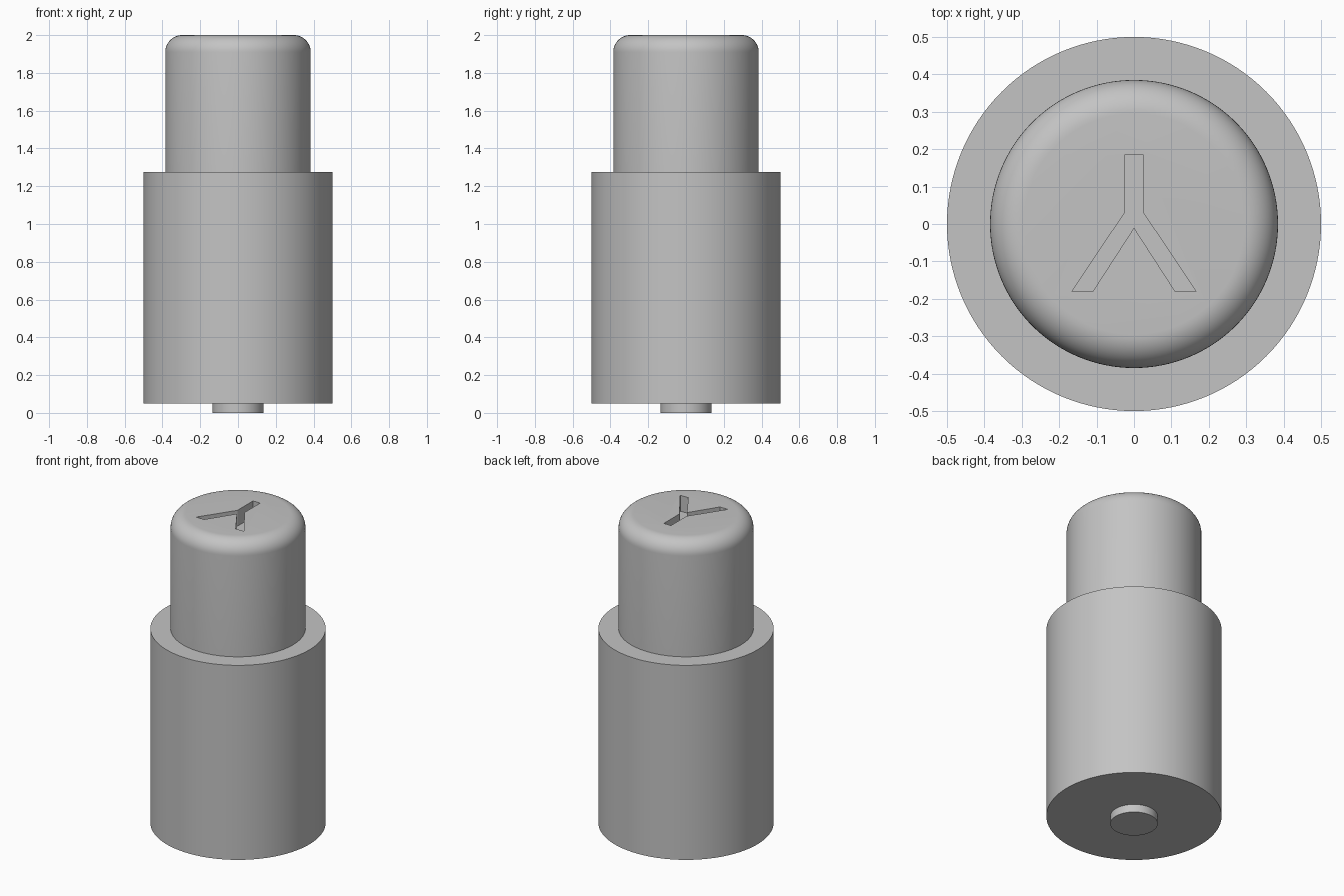
import bpy, bmesh, math

cube = bpy.data.objects.get("Cube")
if cube:
    bpy.data.objects.remove(cube, do_unlink=True)

SIDES = 128

grey = bpy.data.materials.new("plain grey")
grey.use_nodes = True
grey.diffuse_color = (0.55, 0.55, 0.55, 1)
grey.node_tree.nodes["Principled BSDF"].inputs["Base Color"].default_value = grey.diffuse_color


def add_object(name, bm):
    """Turn a bmesh into a linked object in the grey material."""
    bmesh.ops.recalc_face_normals(bm, faces=bm.faces)
    mesh = bpy.data.meshes.new(name)
    bm.to_mesh(mesh)
    bm.free()
    mesh.materials.append(grey)
    obj = bpy.data.objects.new(name, mesh)
    bpy.context.collection.objects.link(obj)
    return obj


def lathe(name, profile):
    """Closed solid of revolution from (radius, height) points, bottom to top."""
    bm = bmesh.new()
    rings = []
    for r, z in profile:
        angles = [2 * math.pi * i / SIDES for i in range(SIDES)]
        rings.append([bm.verts.new((r * math.cos(a), r * math.sin(a), z)) for a in angles])
    for low, high in zip(rings, rings[1:]):
        for i in range(SIDES):
            j = (i + 1) % SIDES
            bm.faces.new((low[i], low[j], high[j], high[i]))
    bm.faces.new(rings[0][::-1])
    bm.faces.new(rings[-1])
    return add_object(name, bm)


def prism(name, outline, bottom, top):
    """Straight extrusion of a flat outline."""
    bm = bmesh.new()
    face = bm.faces.new([bm.verts.new((x, y, bottom)) for x, y in outline])
    new = bmesh.ops.extrude_face_region(bm, geom=[face])["geom"]
    verts = [v for v in new if isinstance(v, bmesh.types.BMVert)]
    bmesh.ops.translate(bm, verts=verts, vec=(0, 0, top - bottom))
    return add_object(name, bm)


# Base pin and wide main body
pin = lathe("base_pin", [(0.135, 0), (0.135, 0.05)])
body = lathe("main_body", [(0.5, 0.05), (0.5, 1.275)])

# Narrow upper plunger with a rounded top rim
fillet, radius, steps = 0.09, 0.385, 12
rim = []
for k in range(steps + 1):
    a = math.pi / 2 * k / steps
    rim.append((radius - fillet + fillet * math.cos(a), 2 - fillet + fillet * math.sin(a)))
plunger = lathe("upper_plunger", [(radius, 1.275)] + rim)

# Three-armed slot sunk into the plunger's top
half = [(0.025, 0.185), (0.025, 0.03), (0.166, -0.18), (0.11, -0.18)]
outline = half + [(0, -0.01)] + [(-x, y) for x, y in reversed(half)]
cutter = prism("slot_cutter", outline, 1.9, 2.1)
cutter.hide_render = True
cut = plunger.modifiers.new("slot", 'BOOLEAN')
cut.operation = 'DIFFERENCE'
cut.solver = 'EXACT'
cut.object = cutter
bpy.context.view_layer.objects.active = plunger
plunger.select_set(True)
bpy.ops.object.modifier_apply(modifier=cut.name)
bpy.data.objects.remove(cutter, do_unlink=True)

# Smooth walls, crisp edges
bpy.ops.object.select_all(action='DESELECT')
for obj in (pin, body, plunger):
    obj.select_set(True)
bpy.ops.object.shade_smooth_by_angle(angle=math.radians(30))
